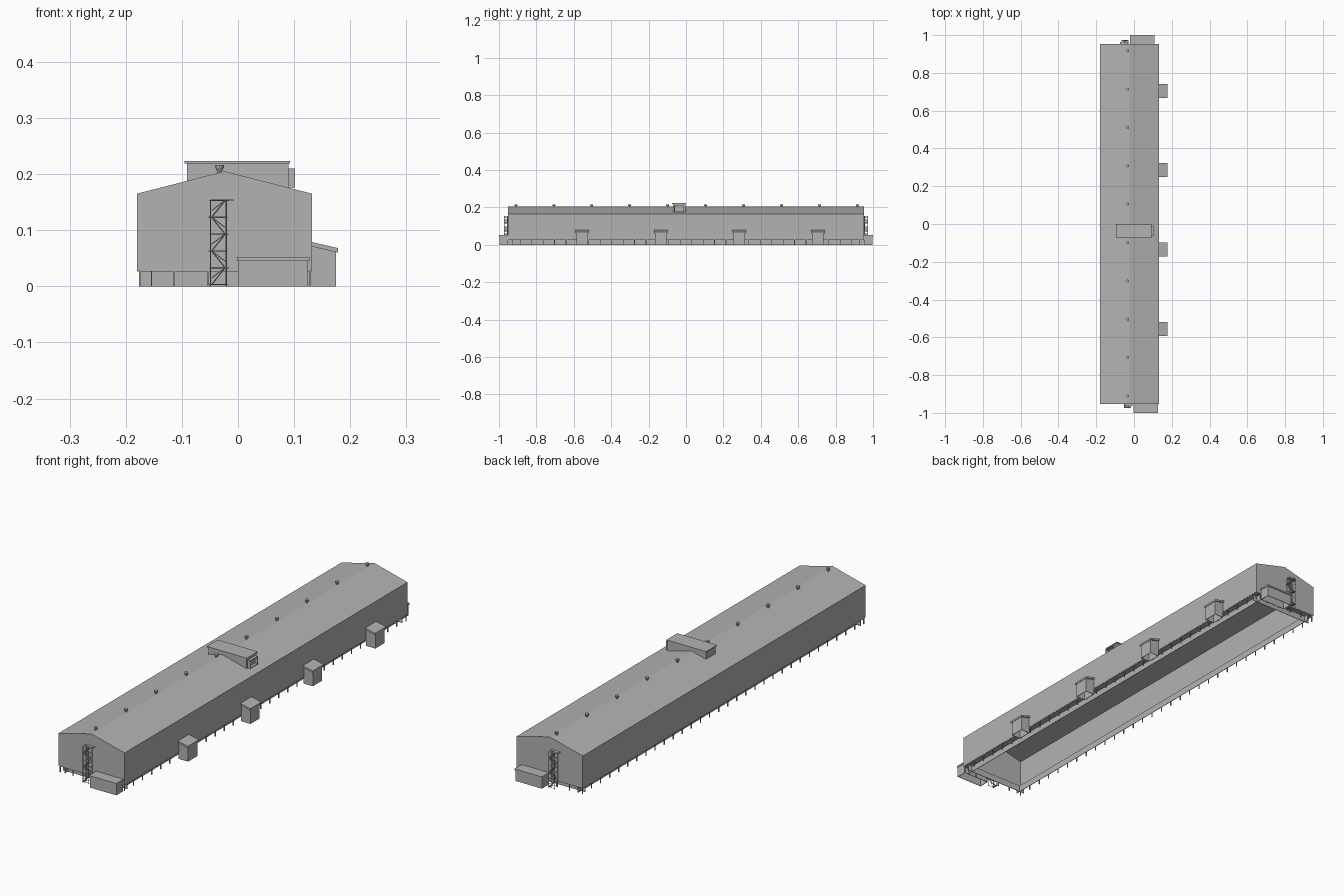
import bpy, bmesh, math
from mathutils import Vector

if "Cube" in bpy.data.objects:
    bpy.data.objects.remove(bpy.data.objects["Cube"])

grey = bpy.data.materials.new("plain_grey")
grey.use_nodes = True
grey.diffuse_color = (0.45, 0.45, 0.45, 1)
grey.node_tree.nodes["Principled BSDF"].inputs["Base Color"].default_value = grey.diffuse_color


def finish(name, bm):
    bmesh.ops.recalc_face_normals(bm, faces=bm.faces)
    mesh = bpy.data.meshes.new(name)
    bm.to_mesh(mesh)
    bm.free()
    mesh.materials.append(grey)
    obj = bpy.data.objects.new(name, mesh)
    bpy.context.collection.objects.link(obj)
    return obj


def add_box(bm, x0, x1, y0, y1, z0, z1):
    verts = bmesh.ops.create_cube(bm, size=1)["verts"]
    for v in verts:
        v.co = Vector((x1 if v.co.x > 0 else x0,
                       y1 if v.co.y > 0 else y0,
                       z1 if v.co.z > 0 else z0))


def add_bar(bm, a, b, r):
    a, b = Vector(a), Vector(b)
    verts = bmesh.ops.create_cone(bm, cap_ends=True, segments=4, radius1=r, radius2=r,
                                  depth=(b - a).length)["verts"]
    rot = (b - a).to_track_quat("Z", "Y").to_matrix()
    for v in verts:
        v.co = rot @ v.co + (a + b) / 2


def prism(bm, outline, y0, y1, open_bottom=False):
    """Extrude an x-z outline along y; the last edge is the bottom."""
    front = [bm.verts.new((x, y0, z)) for x, z in outline]
    back = [bm.verts.new((x, y1, z)) for x, z in outline]
    bm.faces.new(front)
    bm.faces.new(back[::-1])
    n = len(outline)
    for i in range(n - 1 if open_bottom else n):
        j = (i + 1) % n
        bm.faces.new((front[i], back[i], back[j], front[j]))


def shell(name, outline, y0, y1, thickness=0.003):
    bm = bmesh.new()
    prism(bm, outline, y0, y1, True)
    obj = finish(name, bm)
    mod = obj.modifiers.new("thickness", "SOLIDIFY")
    mod.thickness = thickness
    mod.offset = -1
    return obj


LEFT, RIGHT, END, RIDGE = -0.18, 0.132, 0.952, -0.024
EAVE, PEAK, BASE = 0.165, 0.205, 0.028

# Hall: gabled shell, open underneath
shell("hall", [(LEFT, BASE), (LEFT, EAVE), (RIDGE, PEAK), (RIGHT, EAVE), (RIGHT, BASE)],
      -END, END)

# Recessed plinth panels and the soffit above them
bm = bmesh.new()
D, T, E = 0.025, 0.002, 0.005
for x, s in ((LEFT, 1), (RIGHT, -1)):
    a, b = sorted((x + s * D, x + s * (D + T)))
    add_box(bm, a, b, -END + E, END - E, 0, BASE)
    a, b = sorted((x + s * 0.001, x + s * (D + T)))
    add_box(bm, a, b, -END + E, END - E, BASE - T, BASE)
for s in (-1, 1):
    a, b = sorted((s * (END - D), s * (END - D - T)))
    add_box(bm, LEFT + E, RIGHT - E, a, b, 0, BASE)
    a, b = sorted((s * (END - 0.001), s * (END - D - T)))
    add_box(bm, LEFT + E, RIGHT - E, a, b, BASE - T, BASE)
finish("plinth_panels", bm)

# Plinth posts around the outside
bm = bmesh.new()
X0, X1, Y1, W = LEFT + 0.005, RIGHT - 0.004, END - 0.005, 0.0018
for i in range(6):
    x = X0 + (X1 - X0) * i / 5
    for y in (-Y1, Y1):
        add_box(bm, x - W, x + W, y - W, y + W, 0, BASE)
for i in range(1, 31):
    y = -Y1 + 2 * Y1 * i / 31
    for x in (X0, X1):
        add_box(bm, x - W, x + W, y - W, y + W, 0, BASE)
finish("plinth_posts", bm)

# Side porches with sloping roofs
for i in range(4):
    y = -0.555 + 0.42 * i
    shell(f"side_porch_{i + 1}", [(0.131, 0), (0.131, 0.074), (0.175, 0.064), (0.175, 0)],
          y - 0.031, y + 0.031)
    bm = bmesh.new()
    prism(bm, [(0.131, 0.071), (0.131, 0.079), (0.178, 0.068), (0.178, 0.060)],
          y - 0.037, y + 0.037)
    finish(f"side_porch_roof_{i + 1}", bm)

# End porches
for side, x0, x1, s in (("front", 0.0, 0.125, -1), ("back", -0.019, 0.106, 1)):
    a, b = sorted((s * (END - 0.001), s * 0.997))
    shell(f"{side}_porch", [(x0, 0), (x0, 0.046), (x1, 0.046), (x1, 0)], a, b)
    a, b = sorted((s * (END - 0.001), s * 1.0))
    bm = bmesh.new()
    add_box(bm, x0 - 0.002, x1 + 0.002, a, b, 0.045, 0.052)
    finish(f"{side}_porch_roof", bm)

# Ridge vents: flared cups on short stems
bm = bmesh.new()
for i in range(10):
    y = -0.91 + 0.203 * i
    for r1, r2, z0, z1 in ((0.004, 0.004, 0.198, 0.207), (0.004, 0.008, 0.205, 0.211),
                           (0.008, 0.008, 0.211, 0.216)):
        verts = bmesh.ops.create_cone(bm, cap_ends=True, segments=10, radius1=r1,
                                      radius2=r2, depth=z1 - z0)["verts"]
        bmesh.ops.translate(bm, verts=verts, vec=(-0.033, y, (z0 + z1) / 2))
finish("ridge_vents", bm)

# Roof plant housing, following the roof slope below
bm = bmesh.new()
prism(bm, [(-0.091, 0.186), (-0.091, 0.220), (0.090, 0.220), (0.090, 0.174),
           (RIDGE, 0.203)], -0.070, -0.004)
finish("roof_housing", bm)
bm = bmesh.new()
add_box(bm, -0.095, 0.093, -0.074, 0.0, 0.219, 0.223)
finish("roof_housing_lid", bm)

# Framed outlet on the end of the housing
bm = bmesh.new()
for y in (-0.063, -0.014):
    add_box(bm, 0.089, 0.102, y, y + 0.003, 0.176, 0.210)
for z in (0.176, 0.207):
    add_box(bm, 0.089, 0.102, -0.063, -0.011, z, z + 0.003)
finish("roof_outlet", bm)

# Escape stairs: four posts, landings and zigzag flights
for side, cx, s in (("front", -0.035, -1), ("back", -0.048, 1)):
    bm = bmesh.new()
    wall, out = s * END, s * (END + 0.021)

    def at(dx, y, z):
        return (cx - s * dx, y, z)

    for dx in (-0.014, 0.014):
        for y in (wall, out):
            add_bar(bm, at(dx, y, 0), at(dx, y, 0.153), 0.0013)
    for k in range(6):
        z = 0.003 + 0.03 * k
        flip = 1 if k % 2 else -1
        for y in (wall, out):
            add_bar(bm, at(-0.016, y, z), at(0.016, y, z), 0.001)
        xs = sorted((cx - s * flip * 0.008, cx - s * flip * 0.018))
        add_box(bm, *xs, min(wall, out), max(wall, out), z - 0.001, z + 0.001)
        if k < 5:
            y0, y1 = wall + s * 0.003, out - s * 0.002
            for y in (y0, y1):
                add_bar(bm, at(flip * 0.012, y, z), at(-flip * 0.012, y, z + 0.03), 0.001)
                add_bar(bm, at(flip * 0.012, y, z + 0.012), at(-flip * 0.012, y, z + 0.03),
                        0.0007)
            for t in range(1, 6):
                dx = flip * 0.012 * (1 - t / 3)
                add_bar(bm, at(dx, y0, z + 0.005 * t), at(dx, y1, z + 0.005 * t), 0.001)
    xs = sorted((cx + s * 0.014, cx - s * 0.027))
    ys = sorted((wall, wall + s * 0.012))
    add_box(bm, *xs, *ys, 0.152, 0.1545)
    finish(f"{side}_escape_stairs", bm)
